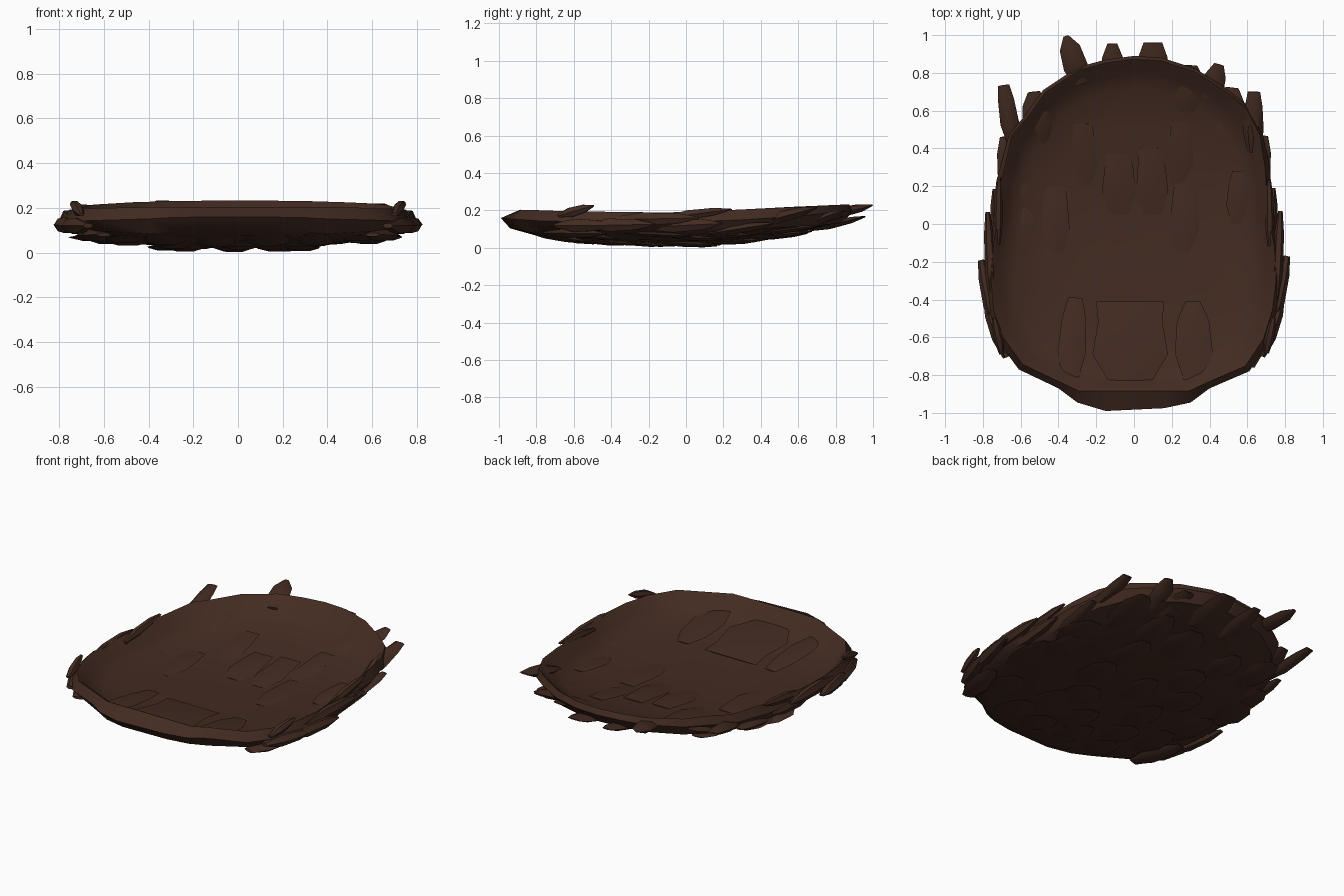
import bpy, bmesh, math, random
from mathutils import Vector

if "Cube" in bpy.data.objects:
    bpy.data.objects.remove(bpy.data.objects["Cube"])

random.seed(4)

brown = bpy.data.materials.new("dark brown fur")
brown.diffuse_color = (0.056, 0.0245, 0.0155, 1)
brown.use_nodes = True
brown.node_tree.nodes["Principled BSDF"].inputs["Base Color"].default_value = brown.diffuse_color


def interp(table, v):
    if v <= table[0][0]:
        return table[0][1]
    for (a, p), (b, q) in zip(table, table[1:]):
        if v <= b:
            return p + (q - p) * (v - a) / (b - a)
    return table[-1][1]


# height profiles along the length
TOP = [(-1, .19), (-.88, .205), (-.5, .205), (0, .2), (.4, .22), (.9, .233)]
LOW = [(-1, .12), (-.8, .065), (-.5, .035), (-.1, .02), (.2, .025), (.4, .05), (.6, .08), (.9, .15)]
RIM = [(-1, .16), (-.8, .145), (-.2, .13), (.3, .15), (.6, .17), (.9, .2)]


def top_z(x, y):
    return interp(TOP, y) - .012 * (abs(x) / .75) ** 3


def low_z(x, y):
    return min(interp(LOW, y) + .085 * (abs(x) / .78) ** 3, interp(RIM, y) - .01)


def in_z(x, y):
    return low_z(x, y) + .02


def finish(bm, name):
    bmesh.ops.recalc_face_normals(bm, faces=bm.faces[:])
    me = bpy.data.meshes.new(name)
    bm.to_mesh(me)
    bm.free()
    me.materials.append(brown)
    ob = bpy.data.objects.new(name, me)
    bpy.context.collection.objects.link(ob)
    bpy.ops.object.select_all(action='DESELECT')
    ob.select_set(True)
    bpy.context.view_layer.objects.active = ob
    bpy.ops.object.shade_smooth_by_angle(angle=math.radians(40))
    return ob


# shallow bowl-like shell: rings from underside centre, over the rim, to the inside centre
OUTLINE = [(0, .89), (.15, .88), (.33, .82), (.5, .71), (.61, .62), (.68, .48), (.72, .3),
           (.735, .05), (.77, -.12), (.78, -.3), (.76, -.47), (.71, -.63), (.61, -.78),
           (.4, -.87), (.3, -.945), (.16, -.975), (-.15, -.99), (-.3, -.945), (-.4, -.87),
           (-.61, -.77), (-.72, -.62), (-.77, -.47), (-.785, -.3), (-.77, -.1), (-.74, .05),
           (-.73, .22), (-.66, .48), (-.58, .57), (-.48, .71), (-.3, .83), (-.15, .87)]

bm = bmesh.new()
rings = []
for kind, s, front in [('low', .3, 1), ('low', .6, 1), ('low', .85, 1), ('low', .95, 1), ('rim', 1, 1),
                       ('top', .965, .885), ('top', .95, .87), ('in', .9, .83), ('in', .8, .78),
                       ('in', .6, 1), ('in', .3, 1)]:
    ring = []
    for x, y in OUTLINE:
        k = s + .015 if kind == 'top' and y > .4 else s
        px, py = x * k, max(y * k, -front)
        if kind == 'low':
            z = low_z(px, py)
        elif kind == 'rim':
            z = interp(RIM, py)
        elif kind == 'top':
            z = top_z(px, py) - (.008 if s < .96 else 0)
        else:
            z = in_z(px, py) + (.025 if s > .85 else 0)
        ring.append(bm.verts.new((px, py, z)))
    rings.append(ring)
n = len(OUTLINE)
for a, b in zip(rings, rings[1:]):
    for i in range(n):
        bm.faces.new((a[i], a[(i + 1) % n], b[(i + 1) % n], b[i]))
for ring, z in ((rings[0], low_z(0, 0)), (rings[-1], in_z(0, 0))):
    c = bm.verts.new((0, 0, z))
    for i in range(n):
        bm.faces.new((ring[i], ring[(i + 1) % n], c))
finish(bm, "fur_shell")


# a tuft: tapered six-sided lock from root to blunt tip
def tuft(bm, root, tip, width, thick, tip_w=.3):
    root, tip = Vector(root), Vector(tip)
    d = (tip - root).normalized()
    side = d.cross(Vector((0, 0, 1))).normalized()
    up = side.cross(d)
    prev = None
    for t, w, h in ((0, .55, .3), (.35, 1, 1), (.75, .85, .8), (1, tip_w, .15)):
        c = root.lerp(tip, t)
        ring = [bm.verts.new(c + side * (u * w * width / 2) + up * (v * h * thick / 2))
                for u, v in ((-1, 0), (-.5, 1), (.5, 1), (1, 0), (.5, -1), (-.5, -1))]
        if prev:
            for i in range(6):
                bm.faces.new((prev[i], prev[(i + 1) % 6], ring[(i + 1) % 6], ring[i]))
        else:
            bm.faces.new(ring)
        prev = ring
    bm.faces.new(prev)


# locks sticking out behind
bm = bmesh.new()
for root, tip, w, h, tw in [
        ((-.28, .74, .17), (-.36, .995, .228), .13, .05, .22),
        ((-.64, .42, .14), (-.69, .735, .21), .1, .05, .6),
        ((-.11, .66, .095), (-.115, .955, .165), .13, .04, .4),
        ((.1, .66, .095), (.1, .96, .168), .18, .04, .55),
        ((.38, .6, .1), (.45, .845, .2), .13, .05, .4),
        ((.63, .38, .13), (.635, .7, .215), .11, .06, .6),
        ((-.5, .42, .085), (-.53, .7, .17), .16, .05, .4),
        ((.28, .55, .08), (.3, .84, .17), .18, .04, .4)]:
    tuft(bm, root, tip, w, h, tw)
finish(bm, "back_tufts")

# locks along both sides
bm = bmesh.new()
for m in (-1, 1):
    for x0, y0, z0, x1, y1, z1, w, h in [
            (.73, -.55, .12, .81, -.18, .125, .08, .07),
            (.75, -.4, .15, .775, .08, .16, .06, .07),
            (.67, -.70, .12, .78, -.4, .12, .09, .07),
            (.72, -.2, .11, .735, .2, .13, .07, .07),
            (.70, -.67, .17, .74, -.48, .225, .05, .05),
            (.72, -.1, .16, .715, .25, .205, .05, .05),
            (.60, -.74, .08, .69, -.42, .075, .14, .05),
            (.66, .1, .075, .69, .45, .13, .1, .05)]:
        j = random.uniform(-.02, .02)
        tuft(bm, (m * x0, y0 + j, z0), (m * x1, y1 + j, z1), w, h, .4)
finish(bm, "side_tufts")

# overlapping locks on the underside, all combed backwards
bm = bmesh.new()
for row, y in enumerate((-.86, -.62, -.36, -.12, .12, .34)):
    half = interp([(-.85, .36), (-.6, .55), (-.2, .62), (.2, .58), (.5, .42)], y)
    count = 5 if row % 2 else 4
    for i in range(count):
        x = -half + 2 * half * i / (count - 1) + random.uniform(-.05, .05)
        y0 = y + random.uniform(-.04, .04)
        x1, y1 = x * 1.04 + random.uniform(-.03, .03), y0 + random.uniform(.26, .36)
        tuft(bm, (x, y0, low_z(x, y0) + .006), (x1, y1, max(.01, low_z(x1, y1) - .014)),
             random.uniform(.17, .25), .03, .35)
for v in bm.verts:
    v.co.z = max(v.co.z, 0.0)
finish(bm, "underside_tufts")

# low locks lying on the inside, the front row sweeping in from the lip
bm = bmesh.new()
for x0, y0, x1, y1, w, tw, lift in [
        (-.34, -.83, -.31, -.39, .15, .5, .02), (-.02, -.84, -.02, -.41, .4, .9, .02),
        (.32, -.83, .31, -.41, .2, .4, .02),
        (-.42, -.15, -.42, .2, .16, .7, 0), (.27, -.15, .27, .21, .16, .7, 0),
        (-.08, .05, -.08, .37, .18, .7, 0), (-.26, .2, -.27, .53, .14, .7, 0),
        (.24, .2, .25, .54, .14, .7, 0), (.55, 0, .56, .28, .13, .6, 0),
        (.1, .05, .09, .4, .17, .8, 0)]:
    tuft(bm, (x0, y0, in_z(x0, y0) + lift), (x1, y1, in_z(x1, y1) + .008 + lift * .4), w, .018, tw)
finish(bm, "inner_tufts")
